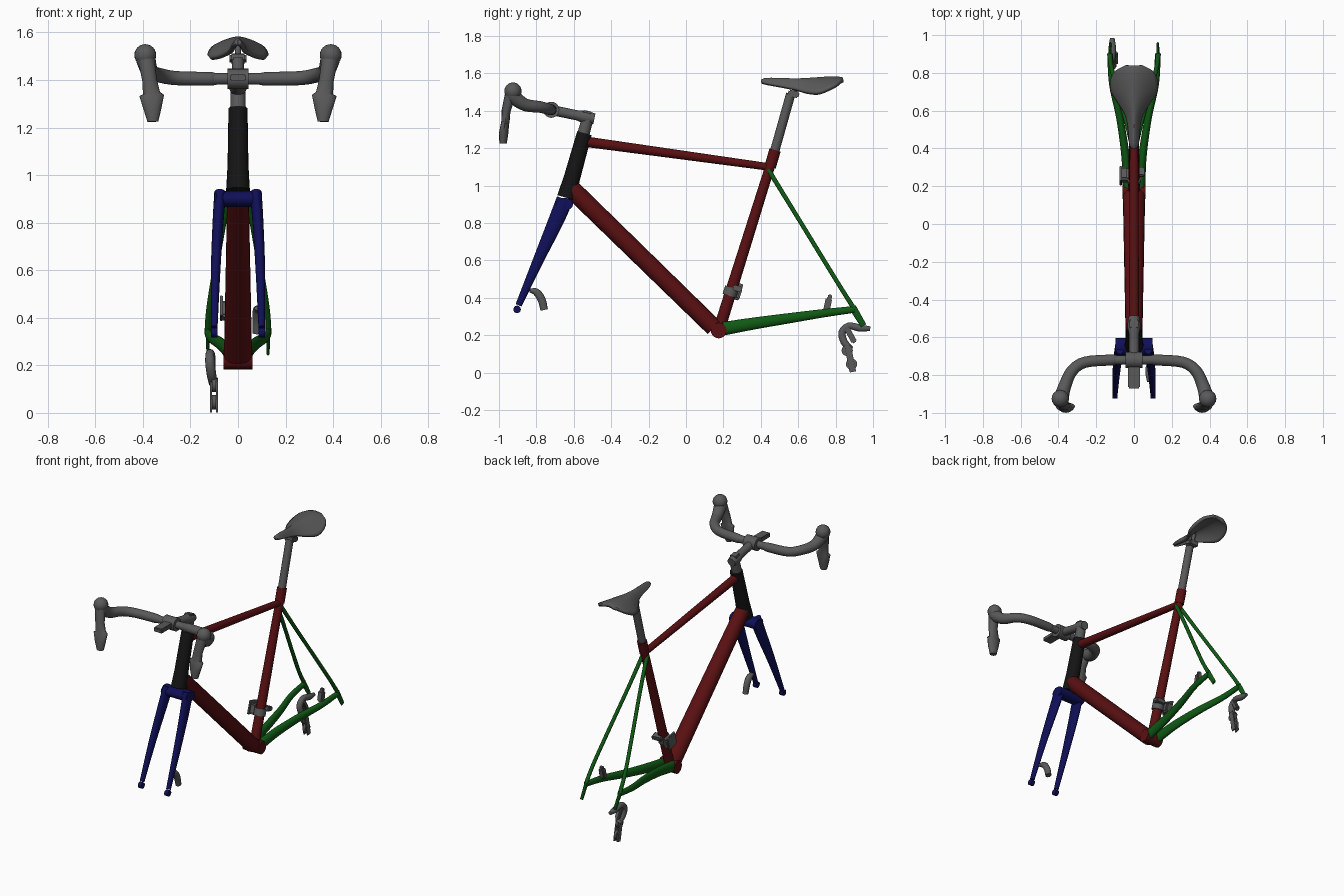
import bpy, bmesh, math
from mathutils import Vector, Matrix

cube = bpy.data.objects.get("Cube")
if cube:
    bpy.data.objects.remove(cube, do_unlink=True)


def material(name, rgb):
    m = bpy.data.materials.new(name)
    m.use_nodes = True
    m.diffuse_color = (*rgb, 1)
    bsdf = m.node_tree.nodes["Principled BSDF"]
    bsdf.inputs["Base Color"].default_value = (*rgb, 1)
    bsdf.inputs["Roughness"].default_value = 0.6
    return m


RED = material("dark_red", (0.1, 0.005, 0.006))
GREEN = material("dark_green", (0.005, 0.1, 0.007))
BLUE = material("dark_blue", (0.005, 0.005, 0.1))
BLACK = material("black", (0.007, 0.007, 0.007))
GREY = material("grey", (0.1, 0.1, 0.1))


def finish(bm, name, mat):
    """Turn a bmesh into a named object, smooth with sharp edges kept."""
    bmesh.ops.recalc_face_normals(bm, faces=bm.faces)
    me = bpy.data.meshes.new(name)
    bm.to_mesh(me)
    bm.free()
    me.materials.append(mat)
    me.polygons.foreach_set("use_smooth", [True] * len(me.polygons))
    me.set_sharp_from_angle(angle=math.radians(40))
    ob = bpy.data.objects.new(name, me)
    bpy.context.collection.objects.link(ob)
    return ob


def smooth_path(pts, steps):
    """Catmull-Rom through the points, radii included."""
    p = [pts[0] * 2 - pts[1]] + pts + [pts[-1] * 2 - pts[-2]]
    out = []
    for a, b, c, d in zip(p, p[1:], p[2:], p[3:]):
        for i in range(steps):
            t = i / steps
            out.append((b * 2 + (c - a) * t + (a * 2 - b * 5 + c * 4 - d) * t * t
                        + (b * 3 - a - c * 3 + d) * t ** 3) / 2)
    return out + [pts[-1]]


def tube(name, pts, mat, steps=1, sides=20):
    """Sweep an ellipse; each point is x, y, z, radius across, [radius in depth]."""
    pts = [Vector((*p, p[3])) if len(p) == 4 else Vector(p) for p in pts]
    if steps > 1:
        pts = smooth_path(pts, steps)
    pos = [Vector(p[:3]) for p in pts]
    bm = bmesh.new()
    rings, side = [], None
    for i, p in enumerate(pts):
        t = (pos[min(i + 1, len(pos) - 1)] - pos[max(i - 1, 0)]).normalized()
        if side is None:
            side = Vector((0, 0, 1)) if abs(t.x) > 0.8 else Vector((1, 0, 0))
        side = (side - t * side.dot(t)).normalized()
        up = t.cross(side)
        angles = [math.tau * k / sides for k in range(sides)]
        rings.append([bm.verts.new(pos[i] + side * math.cos(a) * p[3] + up * math.sin(a) * p[4])
                      for a in angles])
    for r, q in zip(rings, rings[1:]):
        for k in range(sides):
            n = (k + 1) % sides
            bm.faces.new((r[k], r[n], q[n], q[k]))
    bm.faces.new(rings[0])
    bm.faces.new(rings[-1])
    return finish(bm, name, mat)


def box(name, centre, size, mat, tilt=0):
    bm = bmesh.new()
    bmesh.ops.create_cube(bm, size=1, matrix=Matrix.Translation(centre)
                          @ Matrix.Rotation(tilt, 4, 'X') @ Matrix.Diagonal((*size, 1)))
    bmesh.ops.bevel(bm, geom=bm.edges[:], offset=min(size) * 0.2, segments=2, affect='EDGES')
    return finish(bm, name, mat)


def disc(name, x, y, z, r, half, mat):
    return tube(name, [(x - half, y, z, r), (x + half, y, z, r)], mat)


# Main frame
tube("head_tube", [(0, -.64, .935, .05), (0, -.61, 1.04, .044), (0, -.543, 1.28, .04)], BLACK)
tube("top_tube", [(0, -.54, 1.235, .027, .028), (0, .44, 1.10, .022, .02)], RED)
tube("down_tube", [(0, -.615, .985, .044, .05), (0, .15, .24, .059, .048)], RED)
tube("seat_tube", [(0, .175, .225, .032), (0, .455, 1.12, .026)], RED)
tube("seat_collar", [(0, .45, 1.10, .031), (0, .476, 1.19, .031)], RED)
disc("bottom_bracket", 0, .175, .225, .042, .062, RED)

# Rear triangle
for s, label in ((1, "left"), (-1, "right")):
    tube(label + "_chain_stay", [(s * .035, .20, .235, .025, .036), (s * .045, .36, .262, .022, .032),
                                 (s * .075, .56, .292, .019, .027), (s * .115, .74, .318, .017, .022),
                                 (s * .127, .90, .338, .015, .018)], GREEN, 5)
    tube(label + "_seat_stay", [(s * .015, .44, 1.085, .013), (s * .045, .56, .89, .012),
                                (s * .088, .71, .645, .012), (s * .12, .83, .45, .012),
                                (s * .128, .90, .34, .013)], GREEN, 4, 14)
    tube(label + "_dropout", [(s * .128, .89, .35, .008, .02), (s * .126, .95, .25, .007, .016)],
         GREEN, 1, 12)

# Fork
tube("fork_crown", [(-.098, -.65, .90, .034, .046), (.098, -.65, .90, .034, .046)], BLUE)
for s, label in ((1, "left"), (-1, "right")):
    tube(label + "_fork_blade", [(s * .075, -.648, .925, .025, .045), (s * .084, -.70, .80, .023, .041),
                                 (s * .094, -.79, .60, .02, .029), (s * .1, -.895, .36, .014, .017)],
         BLUE, 4)
    disc(label + "_fork_tip", s * .1, -.903, .338, .02, .013, BLUE)

# Seat post and clamp
tube("seat_post", [(0, .47, 1.17, .025), (0, .56, 1.49, .025)], GREY)
box("saddle_clamp", (0, .575, 1.49), (.07, .06, .035), GREY, -.25)
tube("saddle_support", [(0, .58, 1.49, .012), (0, .6, 1.55, .012)], GREY)

# Saddle shell: stations of y, half width, top height, edge drop
stations = [(.40, .014, 1.566, .008), (.43, .027, 1.576, .028), (.52, .035, 1.575, .045),
            (.58, .05, 1.573, .055), (.64, .088, 1.575, .073), (.70, .124, 1.579, .08),
            (.76, .125, 1.583, .062), (.81, .1, 1.583, .034), (.84, .045, 1.578, .006)]
bm = bmesh.new()
rows = []
for y, w, top, drop in smooth_path([Vector(s) for s in stations], 3):
    rows.append([bm.verts.new((w * k / 8, y, top - drop * abs(k / 8) ** 1.6)) for k in range(-8, 9)])
for r, q in zip(rows, rows[1:]):
    for k in range(16):
        bm.faces.new((r[k], r[k + 1], q[k + 1], q[k]))
saddle = finish(bm, "saddle", GREY)
shell = saddle.modifiers.new("thickness", 'SOLIDIFY')
shell.thickness = 0.02
shell.offset = -1

# Stem and handlebar
tube("steerer_spacer", [(0, -.55, 1.27, .033), (0, -.525, 1.36, .031)], GREY)
tube("stem", [(0, -.49, 1.357, .028), (0, -.54, 1.367, .036), (0, -.58, 1.375, .027),
              (0, -.70, 1.4, .027)], GREY)
disc("bar_clamp", 0, -.72, 1.405, .043, .045, GREY)
box("stem_top_cap", (0, -.53, 1.385), (.05, .05, .03), GREY, -.2)
box("front_mount", (0, -.805, 1.41), (.066, .13, .03), GREY)
half = [(.0, -.72, 1.405, .024), (.09, -.72, 1.405, .025), (.12, -.72, 1.405, .029),
        (.26, -.732, 1.408, .03), (.33, -.78, 1.42, .031), (.367, -.86, 1.432, .034),
        (.385, -.92, 1.475, .04), (.39, -.928, 1.51, .042)]
tube("handlebar", [(-x, y, z, r) for x, y, z, r in half[:0:-1]] + half, GREY, 4)
for s, label in ((1, "left"), (-1, "right")):
    bm = bmesh.new()
    bmesh.ops.create_uvsphere(bm, u_segments=20, v_segments=12, radius=.046,
                              matrix=Matrix.Translation((s * .39, -.925, 1.505)))
    finish(bm, label + "_hood", GREY)
    tube(label + "_brake_lever", [(s * .385, -.94, 1.48, .034, .03), (s * .372, -.962, 1.40, .031, .024),
                                  (s * .364, -.965, 1.345, .036, .022), (s * .363, -.967, 1.335, .052, .022),
                                  (s * .36, -.975, 1.28, .038, .025), (s * .358, -.978, 1.225, .023, .02)],
         GREY, 1, 12)

# Brake calipers, both on the left
tube("front_caliper", [(.085, -.835, .44, .016, .01), (.082, -.80, .43, .02, .02),
                       (.08, -.772, .39, .02, .022), (.08, -.758, .335, .018, .02)], GREY, 4, 14)
box("rear_caliper", (.1, .758, .365), (.04, .035, .07), GREY, -.2)
box("rear_caliper_arm", (.1, .768, .4), (.026, .022, .035), GREY, -.2)

# Front derailleur
tube("derailleur_band", [(0, .232, .41, .038), (0, .246, .455, .038)], GREY)
box("derailleur_body", (-.05, .26, .43), (.045, .07, .07), GREY, -.3)
box("derailleur_arm", (.02, .275, .45), (.07, .05, .03), GREY, -.3)
box("derailleur_guide", (-.07, .255, .44), (.012, .08, .09), GREY, -.3)

# Rear derailleur
tube("rear_derailleur_body", [(-.115, .985, .235, .012), (-.115, .93, .238, .02), (-.118, .87, .25, .018),
                              (-.118, .835, .215, .02), (-.112, .845, .165, .02),
                              (-.105, .88, .125, .018)], GREY, 4, 14)
box("rear_derailleur_link", (-.11, .88, .2), (.03, .03, .09), GREY, .5)
for x in (-.114, -.088):
    box("derailleur_cage", (x, .878, .075), (.008, .035, .145), GREY, .2)
for y, z in ((.862, .118), (.885, .045)):
    disc("guide_pulley", -.101, y, z, .03, .008, GREY)
